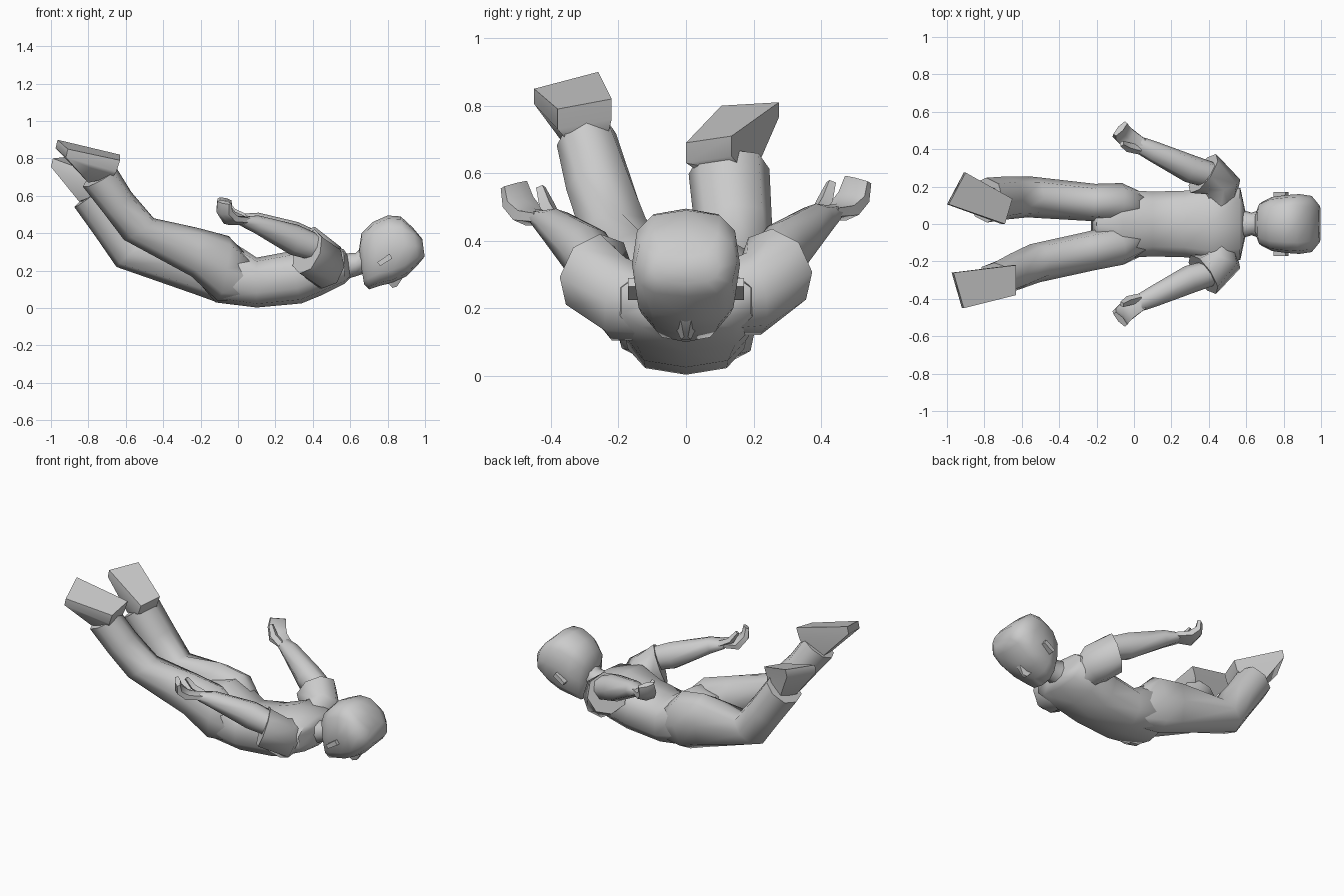
import bpy, bmesh, math
from mathutils import Vector


def make_mesh(name, rings):
    """Skin a list of equal-length point rings and cap both ends."""
    bm = bmesh.new()
    vs = [[bm.verts.new(p) for p in r] for r in rings]
    n = len(vs[0])
    for r, s in zip(vs, vs[1:]):
        for i in range(n):
            j = (i + 1) % n
            bm.faces.new((r[i], r[j], s[j], s[i]))
    bm.faces.new(vs[0])
    bm.faces.new(vs[-1])
    bmesh.ops.recalc_face_normals(bm, faces=bm.faces)
    me = bpy.data.meshes.new(name)
    bm.to_mesh(me)
    bm.free()
    ob = bpy.data.objects.new(name, me)
    bpy.context.collection.objects.link(ob)
    return ob


def loft(name, sections, n=8, power=0.85):
    """Each section is (underside point, upper point, half width)."""
    secs = [(Vector(a), Vector(b), w) for a, b, w in sections]
    mids = [(a + b) / 2 for a, b, _ in secs]
    rings = []
    for k, (a, b, w) in enumerate(secs):
        tangent = mids[min(k + 1, len(mids) - 1)] - mids[max(k - 1, 0)]
        half = (b - a) / 2
        side = half.cross(tangent).normalized() * w
        ring = []
        for i in range(n):
            t = 2 * math.pi * i / n
            c, s = math.cos(t), math.sin(t)
            c = math.copysign(abs(c) ** power, c)
            s = math.copysign(abs(s) ** power, s)
            ring.append(mids[k] + half * c + side * s)
        rings.append(ring)
    return make_mesh(name, rings)


def profile(name, rows, n=10, power=0.8):
    """Loft lying along x, from rows of (x under, z under, x over, z over, half width)."""
    return loft(name, [((xa, 0, za), (xb, 0, zb), w) for xa, za, xb, zb, w in rows], n, power)


# Torso, neck and head
profile("torso", [(-.23, .16, -.20, .34, .08), (-.12, .03, -.06, .375, .19),
                  (.10, .003, .10, .27, .18), (.34, .025, .26, .30, .185),
                  (.45, .07, .41, .35, .215), (.57, .13, .565, .315, .20),
                  (.60, .16, .585, .285, .07)], 10, 0.75)
profile("neck", [(.53, .14, .53, .29, .09), (.63, .17, .63, .295, .06), (.72, .20, .70, .36, .09)], 8)
profile("head", [(.675, .125, .645, .30, .06), (.70, .10, .66, .40, .115),
                 (.76, .12, .72, .46, .145), (.83, .135, .80, .495, .155),
                 (.90, .17, .87, .49, .16), (.965, .235, .935, .43, .15),
                 (.998, .275, .985, .37, .10)], 12, 0.68)

# Nose wedge
make_mesh("nose", [[(.79, -.035, .15), (.79, .035, .15), (.90, .02, .19), (.90, -.02, .19)],
                   [(.825, -.015, .108), (.825, .015, .108), (.85, .006, .115), (.85, -.006, .115)]])

# Legs
loft("leg_right", [((.05, -.08, .04), (.07, -.07, .26), .08),
                   ((-.11, -.11, .04), (-.05, -.11, .385), .11),
                   ((-.25, -.15, .17), (-.22, -.14, .43), .105),
                   ((-.61, -.23, .365), (-.45, -.19, .48), .105),
                   ((-.72, -.265, .51), (-.57, -.25, .62), .10),
                   ((-.83, -.295, .65), (-.65, -.295, .75), .09)])
loft("leg_left", [((.05, .08, .03), (.07, .07, .26), .08),
                  ((-.11, .11, .03), (-.05, .11, .385), .11),
                  ((-.22, .115, .07), (-.21, .115, .41), .10),
                  ((-.65, .15, .22), (-.48, .14, .37), .11),
                  ((-.76, .14, .38), (-.59, .14, .51), .115),
                  ((-.875, .13, .54), (-.70, .125, .67), .12)])


# Shoes: sole, welt and ankle rings
def shoe(name, sole, ankle):
    drop = [(-.01, 0, -.045), (-.01, 0, -.045), (-.02, 0, -.06), (-.02, 0, -.06)]
    welt = [Vector(p) + Vector(d) for p, d in zip(sole, drop)]
    make_mesh(name, [sole, welt, ankle])


shoe("shoe_right", [(-.965, -.26, .90), (-.91, -.45, .85), (-.63, -.38, .79), (-.63, -.22, .82)],
     [(-.80, -.25, .67), (-.80, -.35, .67), (-.67, -.355, .70), (-.67, -.235, .70)])
shoe("shoe_left", [(-.99, .105, .80), (-.90, .275, .81), (-.65, .135, .71), (-.69, 0, .69)],
     [(-.85, .09, .57), (-.80, .19, .57), (-.69, .16, .62), (-.71, .05, .62)])

# Arms, hands and ears on both sides
for tag, s, dz in (("left", 1, 0), ("right", -1, -.015)):
    def side_loft(name, rows, n=8, power=0.85):
        put = lambda p: (p[0], p[1] * s, p[2] + dz)
        loft(name + "_" + tag, [(put(a), put(b), w) for a, b, w in rows], n, power)

    side_loft("sleeve", [((.42, .06, .12), (.46, .06, .31), .09),
                         ((.45, .22, .12), (.48, .18, .365), .11),
                         ((.33, .285, .20), (.41, .255, .435), .125)], 8, 0.95)
    side_loft("forearm", [((.40, .26, .27), (.43, .26, .41), .07),
                          ((.28, .30, .30), (.32, .29, .46), .075),
                          ((.09, .395, .415), (.11, .385, .51), .055),
                          ((.02, .43, .455), (.03, .42, .505), .045)])
    side_loft("hand", [((.04, .42, .46), (.045, .415, .505), .045),
                       ((-.05, .475, .46), (-.025, .45, .51), .06),
                       ((-.09, .51, .515), (-.055, .485, .545), .058),
                       ((-.085, .52, .575), (-.06, .50, .587), .052)], 6)
    side_loft("thumb", [((.03, .40, .465), (.04, .39, .505), .025),
                        ((-.045, .415, .505), (-.015, .405, .53), .026),
                        ((-.075, .435, .565), (-.055, .425, .58), .016)], 4)
    make_mesh("ear_" + tag, [[(x, y * s, z) for x, z in
                              ((.745, .245), (.76, .225), (.825, .265), (.81, .29))]
                             for y in (.12, .172)])

# Smooth shading with sharp cuffs and edges
bpy.ops.object.select_all(action='SELECT')
bpy.context.view_layer.objects.active = bpy.data.objects["torso"]
bpy.ops.object.shade_smooth_by_angle(angle=math.radians(58))
